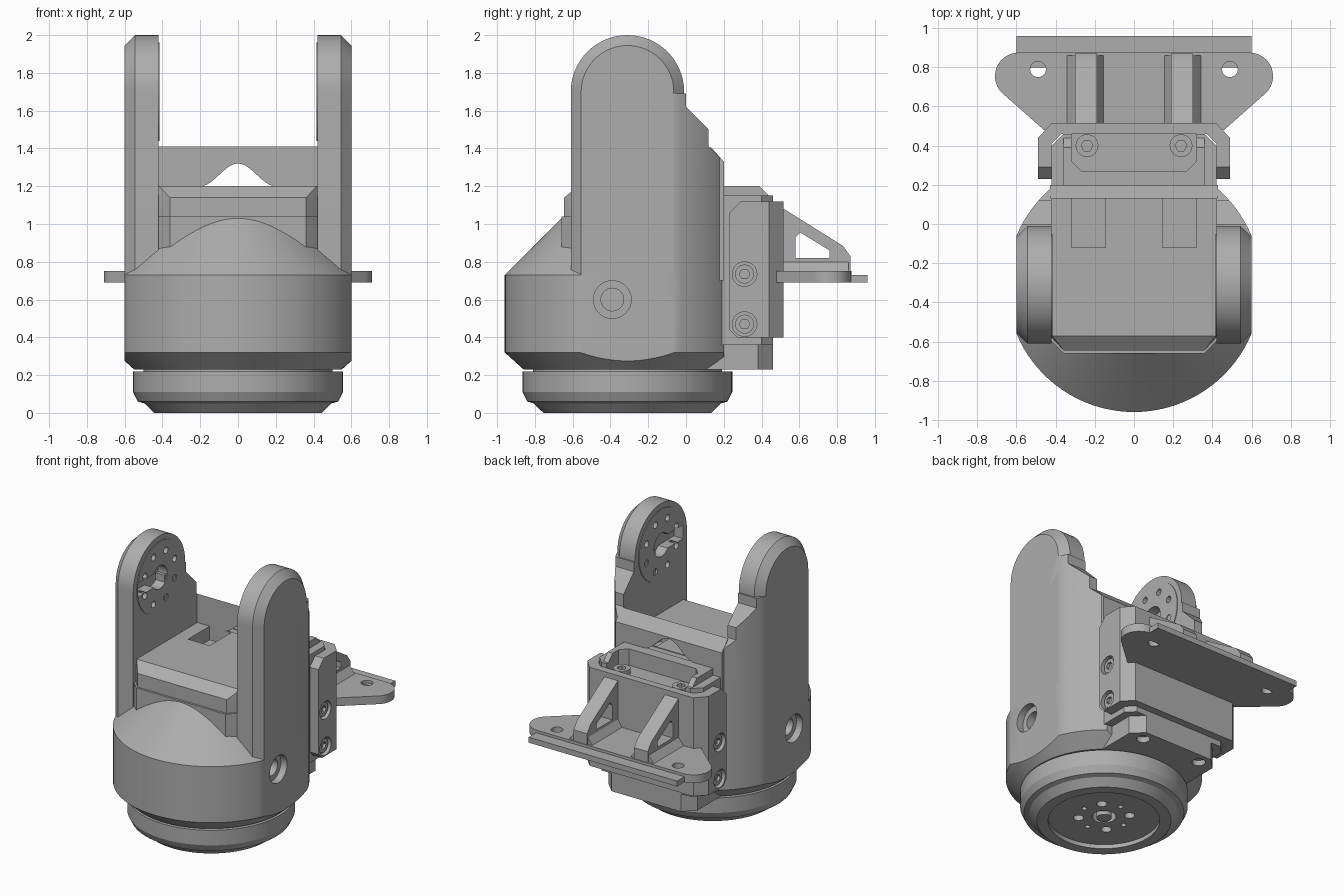
import bpy, bmesh, math
from mathutils import Vector, Matrix

if "Cube" in bpy.data.objects:
    bpy.data.objects.remove(bpy.data.objects["Cube"], do_unlink=True)

GREY = (0.42, 0.42, 0.42, 1)
mat = bpy.data.materials.new("mid grey")
mat.use_nodes = True
mat.diffuse_color = GREY
mat.node_tree.nodes["Principled BSDF"].inputs["Base Color"].default_value = GREY
AXIS_Y = -0.31          # the turning axis and the arm pivots share this y
PIVOT_Z = 1.7


def finish(name, bm):
    bmesh.ops.remove_doubles(bm, verts=bm.verts, dist=1e-5)
    bmesh.ops.recalc_face_normals(bm, faces=bm.faces)
    me = bpy.data.meshes.new(name)
    bm.to_mesh(me)
    bm.free()
    me.materials.append(mat)
    ob = bpy.data.objects.new(name, me)
    bpy.context.collection.objects.link(ob)
    return ob


def place(axis, p, d):
    """Point p in the plane across an axis, at distance d along it."""
    u, v = p
    return {"x": (d, u, v), "y": (u, d, v), "z": (u, v, d)}[axis]


def loft(name, axis, sections):
    """Skin matching outlines, given as (distance, points), and cap both ends."""
    bm = bmesh.new()
    rings = [[bm.verts.new(place(axis, p, d)) for p in pts] for d, pts in sections]
    n = len(rings[0])
    for a, b in zip(rings, rings[1:]):
        for i in range(n):
            bm.faces.new((a[i], a[(i + 1) % n], b[(i + 1) % n], b[i]))
    bm.faces.new(rings[0])
    bm.faces.new(rings[-1])
    return finish(name, bm)


def prism(name, axis, pts, a, b):
    return loft(name, axis, [(a, pts), (b, pts)])


def box(name, x0, x1, y0, y1, z0, z1):
    return prism(name, "z", [(x0, y0), (x1, y0), (x1, y1), (x0, y1)], z0, z1)


def arc(cx, cy, r, a0, a1, n):
    angles = [math.radians(a0 + (a1 - a0) * i / n) for i in range(n + 1)]
    return [(cx + r * math.cos(t), cy + r * math.sin(t)) for t in angles]


def rod(axis, c, r, a, b, n=32):
    return prism("rod", axis, arc(*c, r, 0, 360, n)[:-1], a, b)


def lathe(name, profile, n=96):
    return loft(name, "z", [(z, arc(0, AXIS_Y, r, 0, 360, n)[:-1]) for r, z in profile])


def mirrored(pts):
    return pts + [(-x, y) for x, y in reversed(pts)]


def combine(ob, tools, op="DIFFERENCE"):
    for tool in tools:
        mod = ob.modifiers.new("cut", "BOOLEAN")
        mod.operation, mod.object, mod.solver = op, tool, "EXACT"
        bpy.context.view_layer.update()
        me = bpy.data.meshes.new_from_object(
            ob.evaluated_get(bpy.context.evaluated_depsgraph_get()))
        ob.modifiers.clear()
        ob.data = me
        bpy.data.objects.remove(tool, do_unlink=True)
    return ob


# Turning base with the output flange underneath
base = lathe("turning_base", [(.445, 0), (.495, .05), (.53, .06), (.555, .11),
                              (.555, .22), (.5, .22), (.5, .25)])
combine(base, [rod("z", (0, AXIS_Y), .37, -.1, .03, 64), rod("z", (0, AXIS_Y), .08, -.1, .12)])
holes = []
for i in range(8):
    t = math.radians(45 * i)
    c = (.17 * math.cos(t), AXIS_Y + .17 * math.sin(t))
    holes.append(rod("z", c, .035 if i % 2 else .018, -.1, .1, 16))
combine(base, holes)
hub = rod("z", (0, AXIS_Y), .05, .02, .15)
hub.name = "base_hub"

# Round lower housing, trimmed flat on the sides and at the back
housing = lathe("lower_housing", [(.55, .23), (.65, .32), (.65, .73), (.35, 1.03)])
combine(housing, [box("trim", -.6, .6, -2, .2, 0, 2)], "INTERSECT")
for s in (-1, 1):
    combine(housing, [rod("x", (-.39, .6), .1, s * .55, s * .7),
                      rod("x", (-.39, .6), .06, s * .48, s * .7)])

# Motor block between the arms
block_plan = mirrored([(.42, .14), (.42, -.6), (.36, -.66)])
prism("motor_block", "z", block_plan, .6, 1.04)
cap = loft("motor_cap", "z", [(1.04, mirrored([(.42, .14), (.42, -.58), (.36, -.645)])),
                              (1.14, mirrored([(.42, .14), (.42, -.58), (.36, -.645)])),
                              (1.2, mirrored([(.42, .14), (.42, -.57), (.419, -.571)]))])
for s in (-1, 1):
    x0, x1 = sorted((s * .145, s * .32))
    combine(cap, [box("slot", x0, x1, -.12, .13, 1.1, 1.3)])

# Back wall with a bell-shaped opening
wall = prism("back_wall", "x", [(.13, .7), (.13, 1.41), (.2, 1.33), (.2, .7)], -.43, .43)
bell = [(-.2 + .4 * i / 24, 1.2 + .06 * (1 - math.cos(math.tau * i / 24))) for i in range(25)]
combine(wall, [prism("bell", "y", bell + [(.2, 1.195), (-.2, 1.195)], 0, .5)])


# Fork arms: rounded, chamfered front plate with a curved rear shoulder
def arm_outline(r):
    return ([(AXIS_Y + r, .72)] + arc(AXIS_Y, PIVOT_Z, r, 0, 180, 32) + [(AXIS_Y - r, .72)])


for side, s in (("left", 1), ("right", -1)):
    arm = loft(side + "_arm", "x", [(s * .42, arm_outline(.3)), (s * .545, arm_outline(.3)),
                                    (s * .6, arm_outline(.245))])
    shoulder = prism(side + "_shoulder", "x",
                     [(-.25, .72), (-.25, 1.69), (0, 1.69), (0, 1.62), (.12, 1.5),
                      (.12, 1.41), (.2, 1.33), (.2, .72)], s * .421, s * .6)
    combine(shoulder, [rod("z", (0, AXIS_Y), .65, 0, 3, 96)], "INTERSECT")
    # Pivot disc with keyhole and screw ring on the inner face
    disc = rod("x", (AXIS_Y, PIVOT_Z), .26, s * .415, s * .43, 48)
    disc.name = side + "_pivot_disc"
    for part in (arm, disc):
        cuts = [rod("x", (AXIS_Y, PIVOT_Z), .085, s * .38, s * .49),
                box("key", *sorted((s * .38, s * .49)), -.56, AXIS_Y, 1.65, 1.75)]
        for i in range(8):
            t = math.radians(45 * i + 22.5)
            c = (AXIS_Y + .185 * math.cos(t), PIVOT_Z + .185 * math.sin(t))
            cuts.append(rod("x", c, .024, s * .38, s * .47, 12))
        combine(part, cuts)

# Connector housing behind the body, with an open pocket in its top
connector = prism("connector_housing", "z", mirrored([(.42, .19), (.42, .4), (.36, .46)]), .36, 1.15)
lid = prism("connector_lid", "x", [(.19, 1.14), (.19, 1.2), (.39, 1.2), (.45, 1.14)], -.36, .36)
for part in (connector, lid):
    combine(part, [prism("pocket", "z", mirrored([(.27, .27), (.32, .32), (.32, .6)]), 1.08, 1.4)])
foot = prism("connector_foot", "z", mirrored([(.36, .1), (.36, .38), (.28, .46)]), .23, .37)
for s in (-1, 1):
    combine(foot, [rod("z", (s * .24, .38), .045, .1, .27, 20)])
    screw = combine(rod("z", (s * .24, .4), .058, 1.07, 1.12), [rod("z", (s * .24, .4), .03, 1.09, 1.2, 6)])
    screw.name = "pocket_screw"

# U-shaped bracket around the connector
bracket = prism("bracket", "z", mirrored([(.42, .22), (.49, .22), (.49, .44), (.42, .515)])[:4]
                + [(-.42, .515), (-.49, .44), (-.49, .22), (-.42, .22),
                   (-.42, .41), (-.37, .46), (.37, .46), (.42, .41)], .3, 1.2)
combine(bracket, [prism("trim", "x", [(.23, .44), (.27, .4), (.6, .4), (.6, 1.12),
                                      (.29, 1.12), (.23, 1.06)], -1, 1)], "INTERSECT")
for s in (-1, 1):
    for z in (.735, .47):
        combine(bracket, [rod("x", (.31, z), .065, s * .455, s * .6)])
        screw = combine(rod("x", (.31, z), .05, s * .43, s * .475), [rod("x", (.31, z), .028, s * .45, s * .6, 6)])
        screw.name = "bracket_screw"

# Mounting flange with rounded ears
half = [(.46, .48)] + arc(.59, .755, .12, -45, 90, 14)
flange = prism("mounting_flange", "z", mirrored(half), .69, .75)
for s in (-1, 1):
    combine(flange, [rod("z", (s * .49, .79), .04, .5, 1)])
box("flange_lip", -.6, .6, .8, .96, .69, .73)

# Gusset ribs with triangular windows
for s in (-1, 1):
    rib = prism("gusset_rib", "x", [(.47, .7), (.47, 1.11), (.83, .885), (.87, .83), (.87, .7)],
                s * .19, s * .3)
    combine(rib, [prism("window", "x", [(.58, .82), (.58, .93), (.605, .955), (.76, .86), (.76, .82)],
                        s * .1, s * .4)])
    for x, d in ((.19, -.04), (.3, .05)):
        prism("rib_fillet", "y", [(s * x, .74), (s * (x + d), .74), (s * x, .8)], .5, .86)

# Smooth the curved faces, keep the edges sharp
for ob in bpy.context.scene.objects:
    if ob.type == "MESH":
        ob.select_set(True)
        bpy.context.view_layer.objects.active = ob
bpy.ops.object.shade_smooth_by_angle(angle=math.radians(25))
